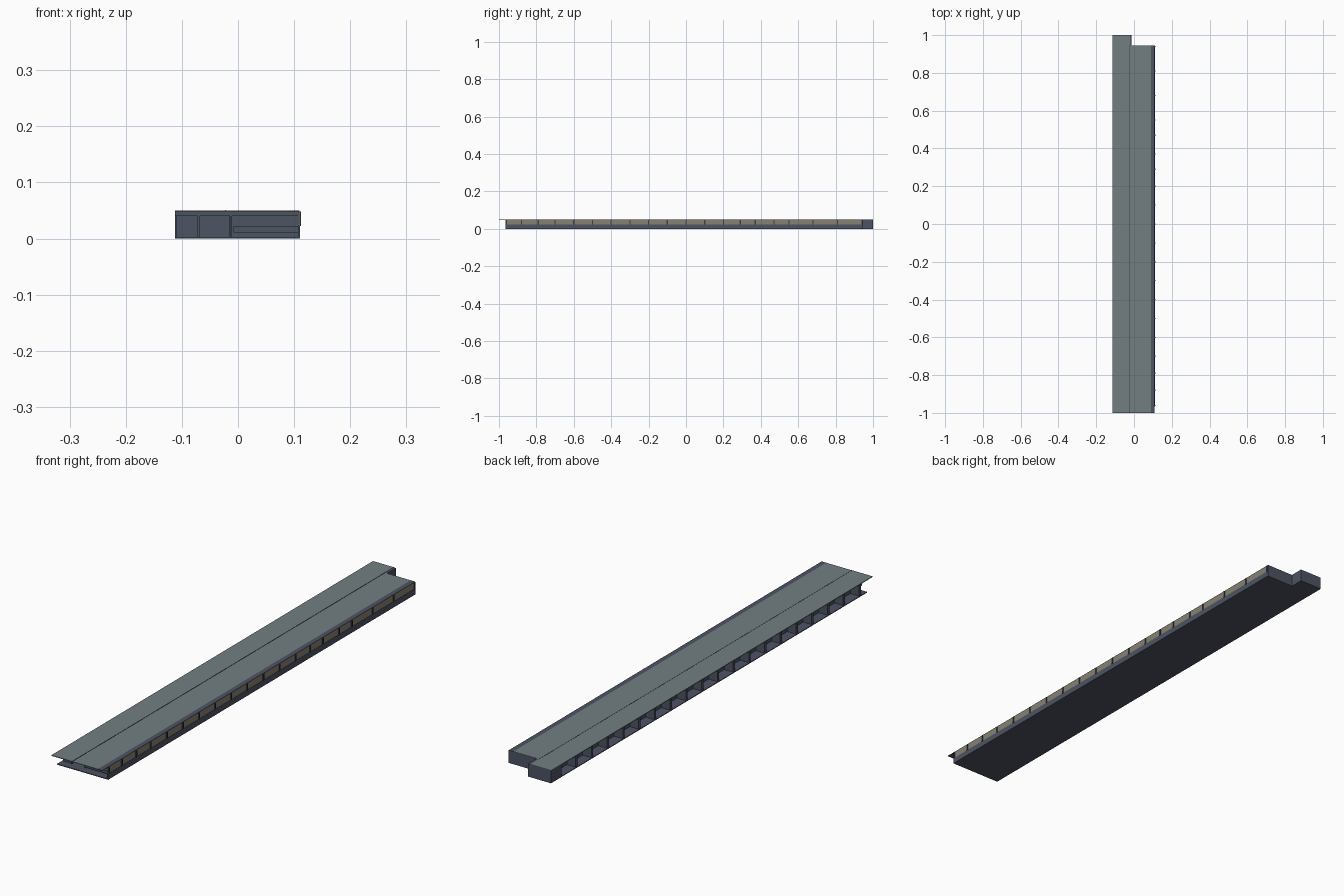
import bpy, bmesh

if "Cube" in bpy.data.objects:
    bpy.data.objects.remove(bpy.data.objects["Cube"])

def material(name, rgb):
    m = bpy.data.materials.new(name)
    m.diffuse_color = (*rgb, 1)
    m.use_nodes = True
    m.node_tree.nodes["Principled BSDF"].inputs["Base Color"].default_value = m.diffuse_color
    return m

GREY = material("roof grey", (0.17, 0.21, 0.22))
BLUE = material("slate blue", (0.075, 0.087, 0.125))
TAN = material("window tan", (0.24, 0.225, 0.17))
DARK = material("frame dark", (0.045, 0.05, 0.065))

def boxes(name, mat, items):
    """One object from (x0, x1, y0, y1, z0, z1) boxes."""
    bm = bmesh.new()
    for x0, x1, y0, y1, z0, z1 in items:
        r = bmesh.ops.create_cube(bm, size=1)
        for v in r["verts"]:
            v.co.x = x0 if v.co.x < 0 else x1
            v.co.y = y0 if v.co.y < 0 else y1
            v.co.z = z0 if v.co.z < 0 else z1
    me = bpy.data.meshes.new(name)
    bm.to_mesh(me)
    bm.free()
    me.materials.append(mat)
    ob = bpy.data.objects.new(name, me)
    bpy.context.collection.objects.link(ob)
    return ob

L, R, N = -0.1125, 0.1125, -0.012      # left, right, notch x
F, B, E = -0.965, 0.945, 1.0           # floor front, main back, end back
SEAM, TOP = -0.022, 0.05

# Floor slab with rear extension
boxes("floor", BLUE, [(L, R - 0.002, F, B, 0, 0.003), (L, N, B, E, 0, 0.003)])

# Roof plates with a fine step along the seam
boxes("roof", GREY, [(L, SEAM, -1, E, TOP - 0.002, TOP + 0.0005),
                     (SEAM, 0.09, -1, B, TOP - 0.002, TOP)])
boxes("roof_edge_strip", BLUE, [(0.09, R - 0.003, -1, B, TOP - 0.002, TOP),
                                (SEAM, N, B, E, TOP - 0.002, TOP)])
boxes("roof_seam", DARK, [(SEAM - 0.001, SEAM + 0.001, -1, B, TOP, TOP + 0.001)])

# Low wall under the windows, and the glazed band above
boxes("sill_wall", BLUE, [(R - 0.006, R - 0.002, F, B, 0, 0.023)])
boxes("window_band", TAN, [(R - 0.006, R - 0.003, F, B - 0.005, 0.023, TOP - 0.002)])
mullions = [-0.96, -0.88, -0.79, -0.70, -0.60, -0.50, -0.40, -0.30, -0.20, -0.10, 0.0,
            0.10, 0.20, 0.29, 0.37, 0.47, 0.55, 0.68, 0.81, 0.94]
boxes("window_mullion", DARK,
      [(R - 0.006, R, y - 0.003, y + 0.003, 0.022, 0.048) for y in mullions])

# Rear walls stepping around the notch
boxes("rear_wall", BLUE, [(N, R - 0.002, B - 0.004, B, 0, TOP - 0.002),
                          (L, N, E - 0.004, E, 0, TOP - 0.002),
                          (N - 0.004, N, B, E, 0, TOP - 0.002),
                          (L, L + 0.004, B - 0.01, E, 0, TOP - 0.002)])

# Long inner walls either side of the corridor
boxes("corridor_wall", BLUE, [(-0.072, -0.069, F + 0.03, B, 0.003, TOP - 0.002),
                              (N - 0.002, N + 0.001, F + 0.03, B, 0.003, TOP - 0.002)])

# Cross walls: open bays on the left, rooms behind the windows
bays = [F + 0.04 + i * (B - F - 0.05) / 19 for i in range(20)]
boxes("bay_partition", BLUE,
      [(L + 0.003, -0.07, y - 0.006, y + 0.006, 0.003, TOP - 0.002) for y in bays])
boxes("room_partition", BLUE,
      [(N, R - 0.006, y - 0.002, y + 0.002, 0.003, TOP - 0.002) for y in mullions[1:-1]])

# Front ceiling beam and low counter
boxes("front_beam", BLUE, [(L, R - 0.006, F + 0.03, F + 0.036, 0.04, TOP - 0.002)])
boxes("front_counter", BLUE, [(-0.008, R - 0.006, F + 0.02, F + 0.035, 0.011, 0.022)])
